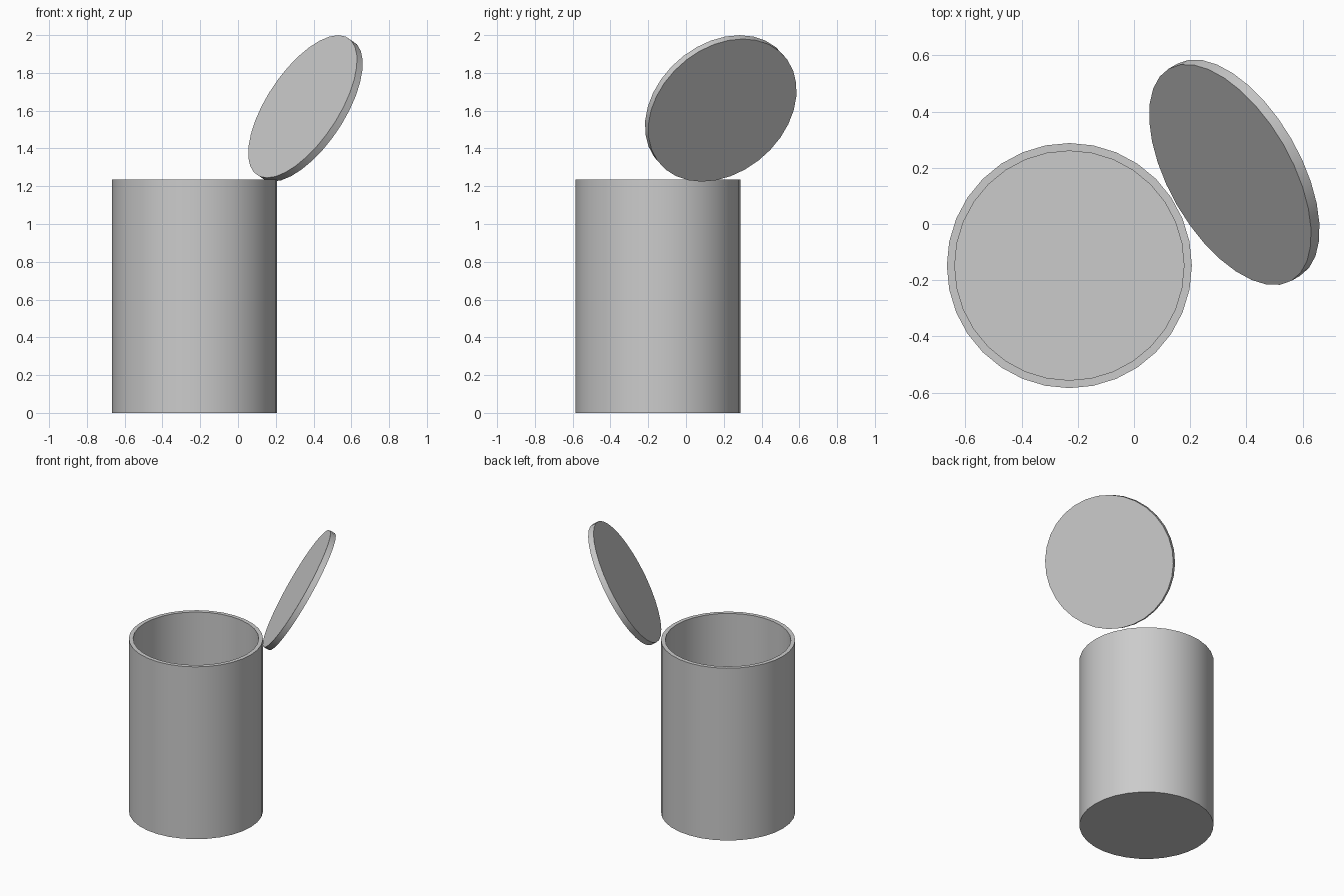
import bpy, bmesh
from math import radians
from mathutils import Matrix, Vector

if "Cube" in bpy.data.objects:
    bpy.data.objects.remove(bpy.data.objects["Cube"])

SEGMENTS = 32
RADIUS = 0.436
WALL = 0.028
HEIGHT = 1.235
LID_THICKNESS = 0.04


def disc_part(name, radius, depth, matrix, hollow_floor=None):
    """Closed cylinder centred on its origin, optionally hollowed from the top."""
    bm = bmesh.new()
    bmesh.ops.create_cone(bm, cap_ends=True, segments=SEGMENTS,
                          radius1=radius, radius2=radius, depth=depth)
    if hollow_floor is not None:
        top = max(bm.faces, key=lambda f: f.calc_center_median().z)
        bmesh.ops.inset_region(bm, faces=[top], thickness=WALL, use_even_offset=True)
        # Push the inset cap down to form the inner wall and floor
        result = bmesh.ops.extrude_discrete_faces(bm, faces=[top])
        floor = result["faces"][0]
        bmesh.ops.translate(bm, verts=floor.verts, vec=(0, 0, hollow_floor - depth))
    bmesh.ops.recalc_face_normals(bm, faces=bm.faces)
    mesh = bpy.data.meshes.new(name)
    bm.to_mesh(mesh)
    bm.free()
    obj = bpy.data.objects.new(name, mesh)
    bpy.context.collection.objects.link(obj)
    obj.matrix_world = matrix
    bpy.ops.object.select_all(action='DESELECT')
    obj.select_set(True)
    bpy.context.view_layer.objects.active = obj
    bpy.ops.object.shade_smooth_by_angle(angle=radians(30))
    return obj


# Open container
disc_part("container", RADIUS, HEIGHT,
          Matrix.Translation((-0.23, -0.148, HEIGHT / 2)), hollow_floor=0.03)

# Lid swung open about the rim
lid_matrix = (Matrix.Translation(Vector((0.357, 0.184, 1.612)))
              @ Matrix.Rotation(radians(30), 4, 'Z')
              @ Matrix.Rotation(radians(-60), 4, 'Y'))
disc_part("lid", RADIUS, LID_THICKNESS, lid_matrix)
